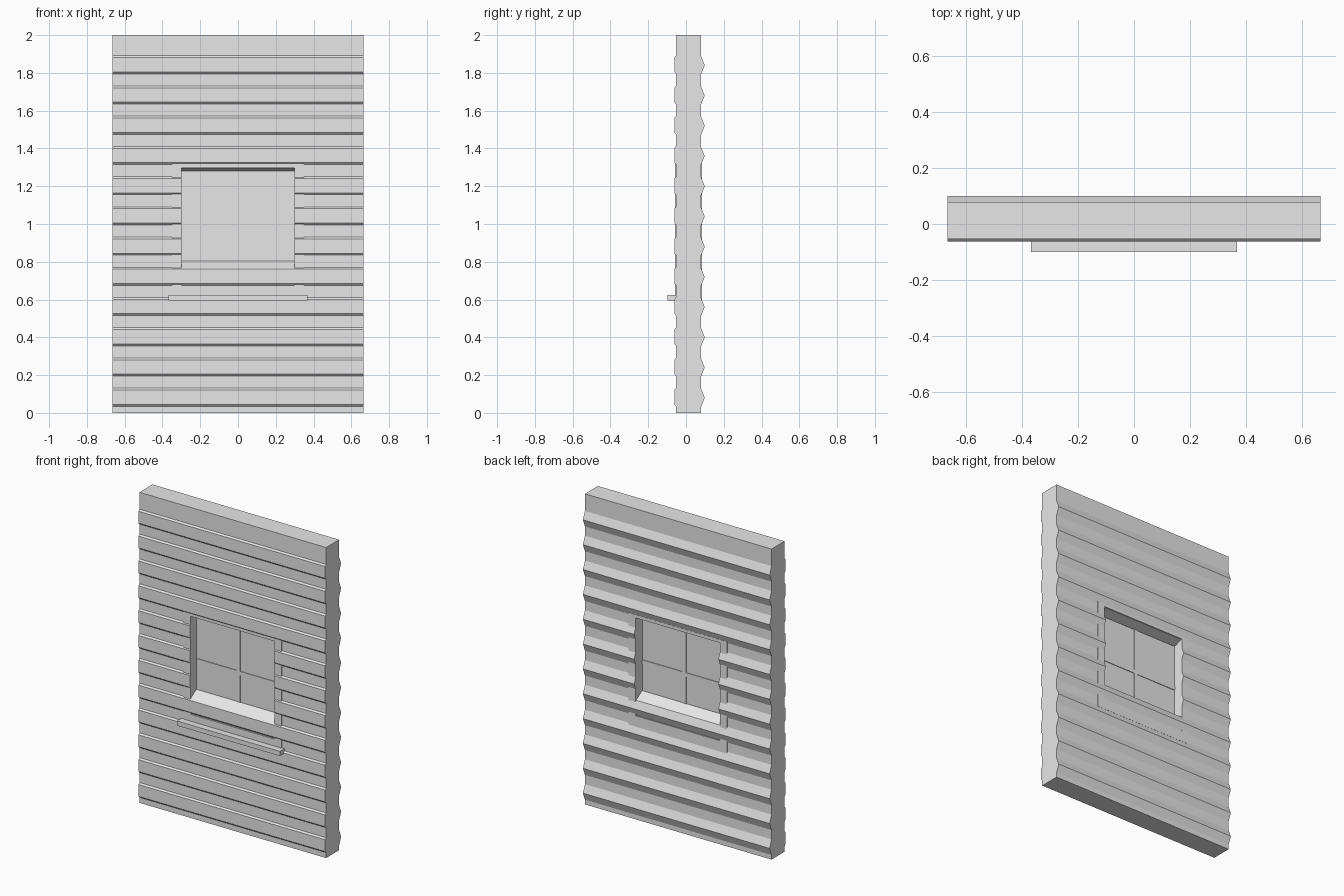
import bpy, bmesh

cube = bpy.data.objects.get("Cube")
if cube:
    bpy.data.objects.remove(cube, do_unlink=True)

grey = bpy.data.materials.new("plain_grey")
grey.use_nodes = True
grey.diffuse_color = (0.8, 0.8, 0.8, 1)
grey.node_tree.nodes["Principled BSDF"].inputs["Base Color"].default_value = (0.8, 0.8, 0.8, 1)


def extrude_profile(name, points, start, end, axis="x"):
    """Extrude an outline along x (points are y, z) or along y (points are x, z)."""
    def place(p, d):
        return (d, p[0], p[1]) if axis == "x" else (p[0], d, p[1])
    bm = bmesh.new()
    near = [bm.verts.new(place(p, start)) for p in points]
    far = [bm.verts.new(place(p, end)) for p in points]
    bm.faces.new(near)
    bm.faces.new(far)
    for i in range(len(points)):
        j = (i + 1) % len(points)
        bm.faces.new((near[i], near[j], far[j], far[i]))
    bmesh.ops.recalc_face_normals(bm, faces=bm.faces)
    mesh = bpy.data.meshes.new(name)
    bm.to_mesh(mesh)
    bm.free()
    mesh.materials.append(grey)
    obj = bpy.data.objects.new(name, mesh)
    bpy.context.collection.objects.link(obj)
    return obj


def box(name, x, y, z):
    outline = [(y[0], z[0]), (y[1], z[0]), (y[1], z[1]), (y[0], z[1])]
    return extrude_profile(name, outline, x[0], x[1])


def cut(target, cutter):
    mod = target.modifiers.new("opening", "BOOLEAN")
    mod.operation = "DIFFERENCE"
    mod.solver = "EXACT"
    mod.object = cutter
    bpy.context.view_layer.objects.active = target
    bpy.ops.object.modifier_apply(modifier=mod.name)
    bpy.data.objects.remove(cutter, do_unlink=True)


HALF_W, TOP = 0.665, 2.0
FRONT, BOARD = -0.053, -0.062
BACK, RIDGE = 0.079, 0.099
PITCH, ROWS = 0.16, 12
OPEN_W, OPEN_TOP, OPEN_BOTTOM = 0.30, 1.30, 0.765

# Wall with front boards and rounded-log ridges at the back
front, back = [], []
for i in range(ROWS):
    z = 0.04 + i * PITCH
    front += [(FRONT, z - 0.005), (BOARD, z + 0.005), (BOARD, z + 0.081), (FRONT, z + 0.091)]
    c = z + PITCH / 4
    back += [(BACK, c - 0.05), (RIDGE, c), (BACK, c + 0.05)]
outline = [(FRONT, 0)] + front + [(FRONT, TOP), (BACK, TOP)] + back[::-1] + [(BACK, 0)]
wall = extrude_profile("siding_wall", outline, -HALF_W, HALF_W)

# Window opening, with sill and head sloping towards the pane
opening = extrude_profile("opening_cutter", [
    (-0.2, OPEN_BOTTOM), (-0.06, OPEN_BOTTOM), (0.002, 0.805), (0.02, 0.805),
    (0.085, OPEN_BOTTOM), (0.2, OPEN_BOTTOM), (0.2, OPEN_TOP), (0.085, OPEN_TOP),
    (0.02, 1.28), (0.002, 1.28), (-0.06, OPEN_TOP), (-0.2, OPEN_TOP)], -OPEN_W, OPEN_W)
cut(wall, opening)

# Flat trim rings, partly covered by the boards
for name, y in (("front_trim", (-0.057, -0.045)), ("back_trim", (0.070, 0.084))):
    trim = box(name, (-0.35, 0.35), y, (0.60, 1.32))
    cut(trim, box("trim_cutter", (-OPEN_W, OPEN_W), (-0.3, 0.3), (0.67, OPEN_TOP)))

# Pane and crossing bars
box("window_pane", (-OPEN_W, OPEN_W), (0.008, 0.014), (0.80, 1.285))
box("vertical_bar", (-0.013, 0.013), (0.004, 0.018), (0.80, 1.285))
box("horizontal_bar", (-OPEN_W, OPEN_W), (0.004, 0.018), (0.98, 1.005))

# Ledge below the window
box("window_ledge", (-0.367, 0.367), (-0.099, -0.05), (0.595, 0.625))
